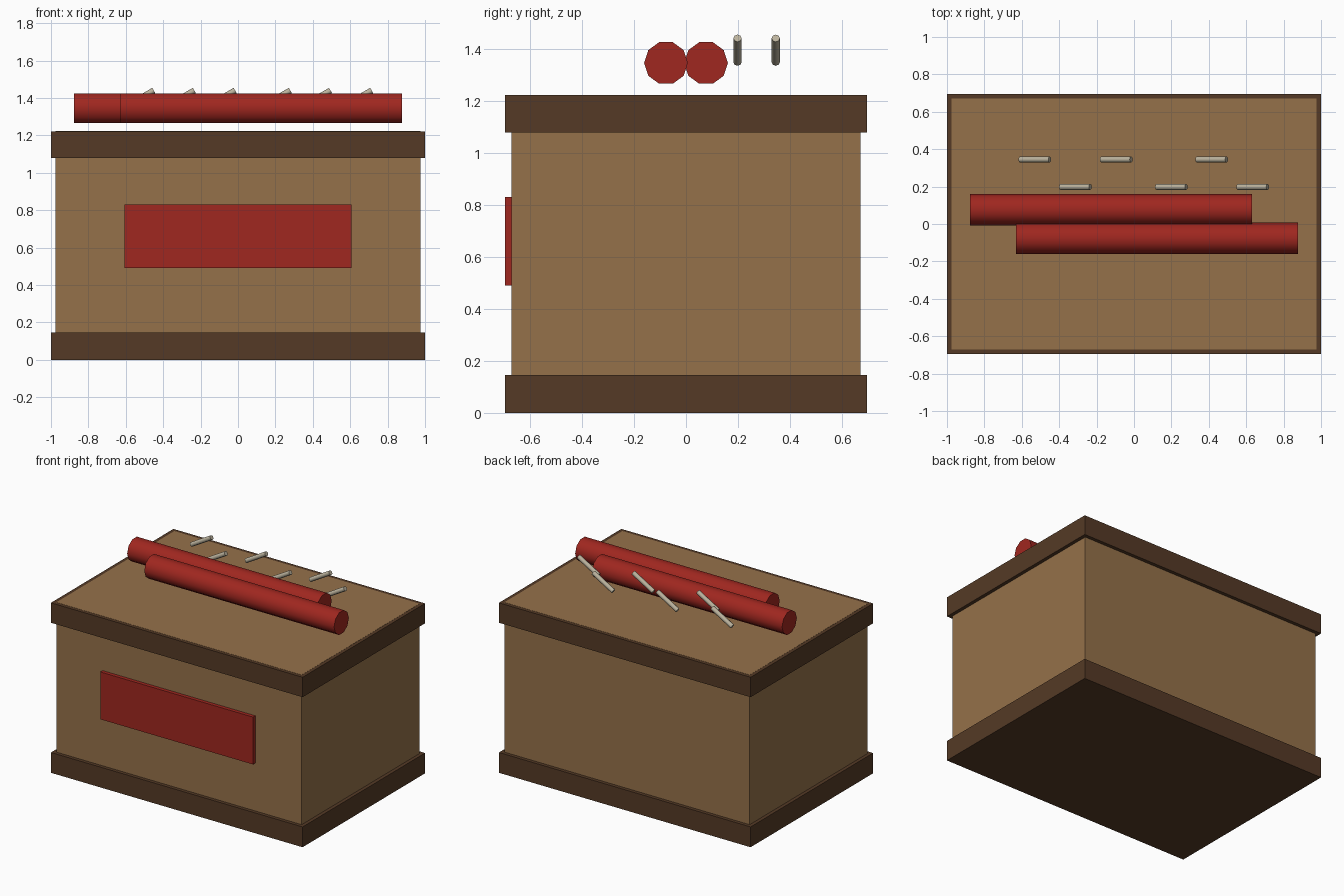
import bpy
from math import radians, pi

if "Cube" in bpy.data.objects:
    bpy.data.objects.remove(bpy.data.objects["Cube"])


def material(name, color):
    m = bpy.data.materials.new(name)
    m.diffuse_color = (*color, 1)
    m.use_nodes = True
    m.node_tree.nodes["Principled BSDF"].inputs["Base Color"].default_value = m.diffuse_color
    return m


LIGHT = material("light_wood", (0.30, 0.165, 0.068))
DARK = material("dark_wood", (0.09, 0.042, 0.019))
RED = material("red_paper", (0.35, 0.02, 0.014))
CORD = material("fuse_cord", (0.50, 0.45, 0.34))


def box(name, lo, hi, mat):
    bpy.ops.mesh.primitive_cube_add(size=1, location=[(a + b) / 2 for a, b in zip(lo, hi)])
    o = bpy.context.object
    o.name = name
    o.scale = [b - a for a, b in zip(lo, hi)]
    bpy.ops.object.transform_apply(location=False, rotation=False, scale=True)
    o.data.materials.append(mat)
    return o


def rod(name, center, radius, length, sides, tilt, mat):
    # cylinder lying along x, its +x end raised by tilt
    bpy.ops.mesh.primitive_cylinder_add(vertices=sides, radius=radius, depth=length,
                                        location=center, rotation=(0, pi / 2 - tilt, 0))
    o = bpy.context.object
    o.name = name
    o.data.materials.append(mat)
    bpy.ops.object.shade_smooth_by_angle(angle=radians(50))
    return o


# Crate body, top and bottom trim, front label
box("crate_body", (-0.975, -0.67, 0.001), (0.975, 0.67, 1.222), LIGHT)
box("bottom_trim", (-1, -0.695, 0), (1, 0.695, 0.146), DARK)
box("top_trim", (-1, -0.695, 1.078), (1, 0.695, 1.221), DARK)
box("front_label", (-0.607, -0.696, 0.49), (0.607, -0.66, 0.83), RED)

# Two red sticks lying side by side on the lid
for side, name in ((1, "back_stick"), (-1, "front_stick")):
    rod(name, (-0.122 * side, 0.077 * side, 1.345), 0.084, 1.508, 10, 0, RED)

# Six short tilted fuses in two staggered rows
for y, xs in ((0.345, (-0.53, -0.095, 0.415)), (0.198, (-0.313, 0.2, 0.635))):
    for i, x in enumerate(xs):
        row = "back" if y > 0.3 else "front"
        rod(f"{row}_fuse_{i + 1}", (x, y, 1.394), 0.016, 0.184, 8, radians(30), CORD)
